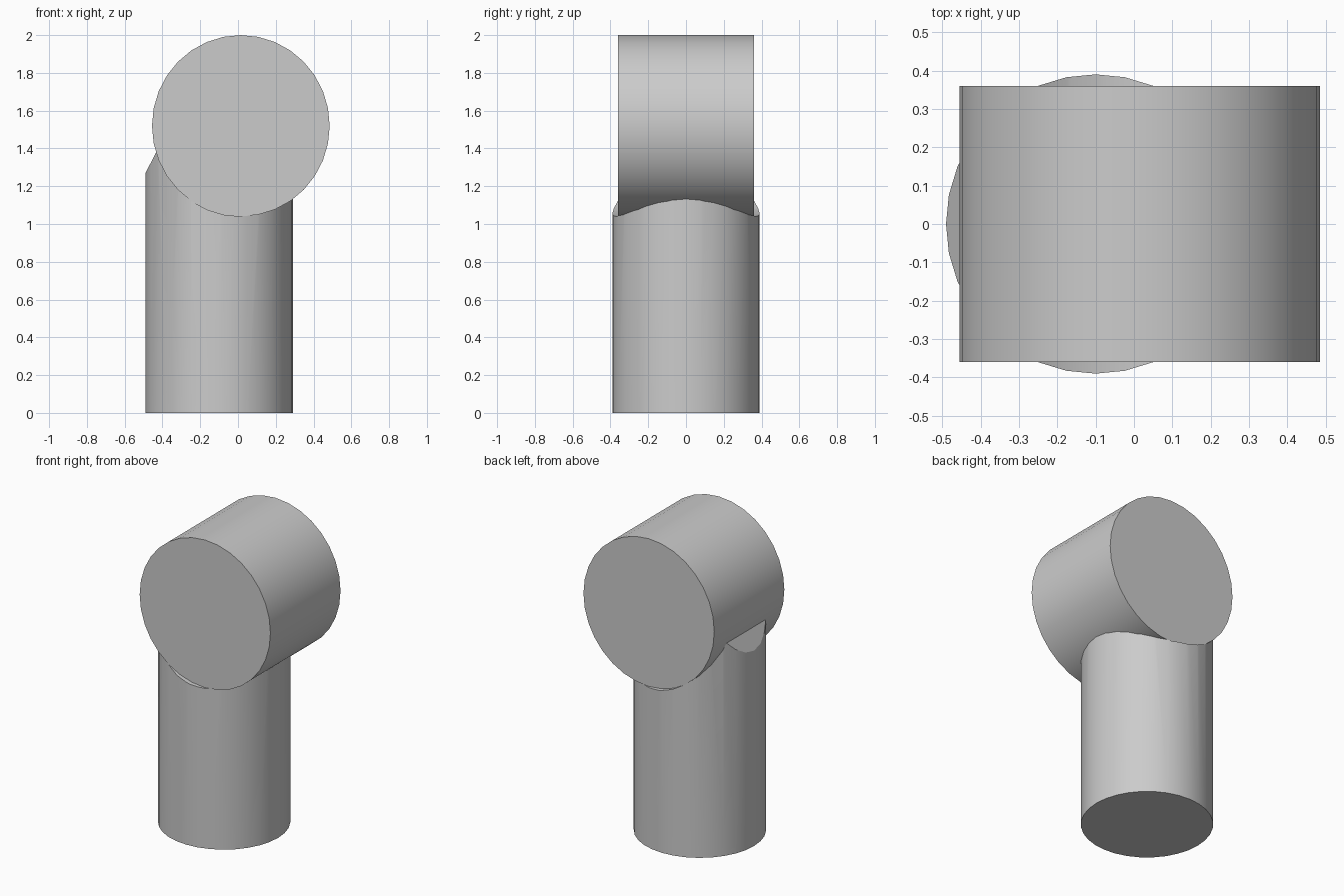
import bpy, bmesh, math
from mathutils import Vector

cube = bpy.data.objects.get("Cube")
if cube:
    bpy.data.objects.remove(cube, do_unlink=True)

grey = bpy.data.materials.new("plain_grey")
grey.use_nodes = True
colour = (0.6, 0.6, 0.6, 1)
grey.diffuse_color = colour
grey.node_tree.nodes["Principled BSDF"].inputs["Base Color"].default_value = colour


def cylinder(name, radius, depth, location, tilt=0.0):
    bpy.ops.mesh.primitive_cylinder_add(vertices=32, radius=radius, depth=depth,
                                        location=location, rotation=(tilt, 0, 0))
    ob = bpy.context.object
    ob.name = name
    bpy.ops.object.transform_apply(location=True, rotation=True, scale=True)
    ob.data.materials.append(grey)
    return ob


def drum_shape(name, depth):
    ob = cylinder(name, 0.48, depth, (0, 0, 0), math.pi / 2)
    for v in ob.data.vertices:
        v.co.x = v.co.x * 0.98 + 0.015
        v.co.z += 1.52
    return ob


# Horizontal drum, and a longer copy that cuts its saddle into the post
drum = drum_shape("horizontal_drum", 0.72)
cutter = drum_shape("saddle_cutter", 1.2)

# Upright post with a slanted shoulder on its right-hand side
post = cylinder("upright_post", 0.39, 1.5, (-0.1, 0, 0.75))
bm = bmesh.new()
bm.from_mesh(post.data)
cut = bmesh.ops.bisect_plane(bm, geom=bm.verts[:] + bm.edges[:] + bm.faces[:],
                             plane_co=Vector((-0.49, 0, 1.27)),
                             plane_no=Vector((-0.115, 0, 0.06)), clear_outer=True)
bmesh.ops.holes_fill(bm, edges=[e for e in bm.edges if e.is_boundary], sides=0)
bmesh.ops.recalc_face_normals(bm, faces=bm.faces[:])
bm.to_mesh(post.data)
bm.free()

# Saddle cut
saddle = post.modifiers.new("saddle", 'BOOLEAN')
saddle.operation = 'DIFFERENCE'
saddle.solver = 'EXACT'
saddle.object = cutter
bpy.ops.object.select_all(action='DESELECT')
post.select_set(True)
bpy.context.view_layer.objects.active = post
bpy.ops.object.modifier_apply(modifier=saddle.name)
bpy.data.objects.remove(cutter, do_unlink=True)

# Smooth sides with sharp rims
for ob in (drum, post):
    bpy.ops.object.select_all(action='DESELECT')
    ob.select_set(True)
    bpy.context.view_layer.objects.active = ob
    bpy.ops.object.shade_smooth_by_angle(angle=math.radians(25))
